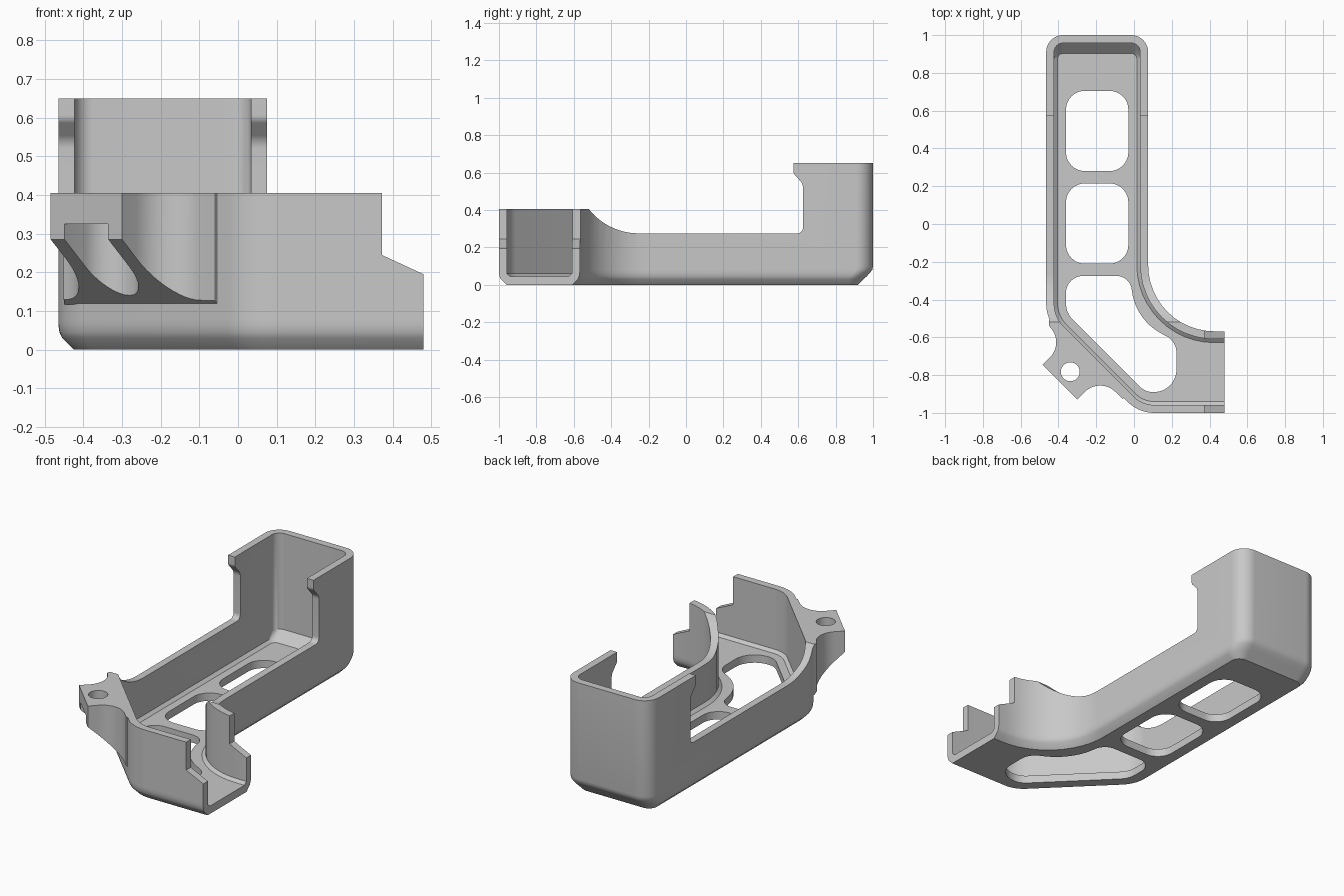
import bpy, bmesh, math
from mathutils import Vector

cube = bpy.data.objects.get("Cube")
if cube:
    bpy.data.objects.remove(cube, do_unlink=True)

grey = bpy.data.materials.new("plain grey")
grey.use_nodes = True
grey.diffuse_color = (0.58, 0.58, 0.58, 1)
grey.node_tree.nodes["Principled BSDF"].inputs["Base Color"].default_value = grey.diffuse_color


def rounded(corners, steps=12):
    """Polygon from (x, y, radius) corners, each replaced by a tangent arc."""
    out = []
    for i, (x, y, r) in enumerate(corners):
        p = Vector((x, y))
        if r <= 0:
            out.append(p)
            continue
        a = (Vector(corners[i - 1][:2]) - p).normalized()
        b = (Vector(corners[(i + 1) % len(corners)][:2]) - p).normalized()
        half = a.angle(b) / 2
        centre = p + (a + b).normalized() * (r / math.sin(half))
        start = p + a * (r / math.tan(half)) - centre
        end = p + b * (r / math.tan(half)) - centre
        sweep = start.angle(end)
        for k in range(steps + 1):
            t = k / steps
            out.append(centre + (start * math.sin((1 - t) * sweep)
                                 + end * math.sin(t * sweep)) / math.sin(sweep))
    return out


def loft(name, rings):
    """Closed solid through rings of 3D points."""
    bm = bmesh.new()
    loops = [[bm.verts.new(p) for p in ring] for ring in rings]
    n = len(loops[0])
    for low, high in zip(loops, loops[1:]):
        for i in range(n):
            j = (i + 1) % n
            bm.faces.new((low[i], low[j], high[j], high[i]))
    bm.faces.new(loops[0][::-1])
    bm.faces.new(loops[-1])
    bmesh.ops.recalc_face_normals(bm, faces=bm.faces)
    if bm.calc_volume(signed=True) < 0:
        bmesh.ops.reverse_faces(bm, faces=bm.faces)
    mesh = bpy.data.meshes.new(name)
    bm.to_mesh(mesh)
    bm.free()
    mesh.materials.append(grey)
    obj = bpy.data.objects.new(name, mesh)
    bpy.context.collection.objects.link(obj)
    return obj


def prism(name, pts, lo, hi, place=lambda u, v, w: (u, v, w)):
    return loft(name, [[place(p[0], p[1], w) for p in pts] for w in (lo, hi)])


def combine(target, tool, operation="DIFFERENCE"):
    """Apply a boolean, weld the result and discard the tool."""
    tool.hide_render = True
    mod = target.modifiers.new("cut", "BOOLEAN")
    mod.operation, mod.solver, mod.object = operation, "EXACT", tool
    mod.use_hole_tolerant = True
    graph = bpy.context.evaluated_depsgraph_get()
    mesh = bpy.data.meshes.new_from_object(target.evaluated_get(graph))
    target.modifiers.clear()
    bm = bmesh.new()
    bm.from_mesh(mesh)
    bmesh.ops.remove_doubles(bm, verts=bm.verts, dist=0.00002)
    bm.to_mesh(mesh)
    bm.free()
    target.data = mesh
    bpy.data.objects.remove(tool, do_unlink=True)


# Plan outline of the tray, overrunning the open end
PLAN = [(0.7, -1, 0), (0.7, -0.568, 0), (0.075, -0.568, 0.35), (0.075, 1, 0.09),
        (-0.465, 1, 0.09), (-0.465, -0.51, 0.22), (0.025, -1, 0.2)]


def plan_ring(z, inset, back):
    """Outline inset by a distance, with an extra inset on the back wall."""
    corners = []
    for i, (x, y, r) in enumerate(PLAN):
        p = Vector((x, y))
        a = (p - Vector(PLAN[i - 1][:2])).normalized()
        b = (Vector(PLAN[(i + 1) % len(PLAN)][:2]) - p).normalized()
        na, nb = Vector((-a.y, a.x)), Vector((-b.y, b.x))
        p += (na + nb) * (inset / (1 + na.dot(nb)))
        if y > 0.9:
            p.y -= back
        turn = 1 if a.cross(b) > 0 else -1
        corners.append((p.x, p.y, r - turn * inset if r else 0))
    return [(q.x, q.y, z) for q in rounded(corners)]


# Outer shell with softened base chamfer, then its hollow interior
tray = loft("cable_tray", [plan_ring(*s) for s in (
    (0, 0.04, 0.04), (0.03, 0.01, 0.04), (0.045, 0.003, 0.031), (0.065, 0, 0.015),
    (0.08, 0, 0.004), (0.1, 0, 0), (0.65, 0, 0))])
combine(tray, loft("cavity_cutter", [plan_ring(*s) for s in (
    (0.045, 0.06, 0.037), (0.06, 0.042, 0.04), (0.1, 0.042, 0), (0.9, 0.042, 0))]))

# Open end with lowered, sloping walls
end = [(0.372, 0.8), (0.372, 0.245), (0.48, 0.195), (0.48, -0.1), (0.9, -0.1), (0.9, 0.8)]
combine(tray, prism("end_cutter", end, -1.3, 0, lambda x, z, y: (x, y, z)))

# Floor windows: two rounded rectangles and one following the bend
windows = [[(-0.36, y, 0.1), (-0.03, y, 0.1), (-0.03, y + 0.425, 0.1), (-0.36, y + 0.425, 0.1)]
           for y in (-0.21, 0.28)]
windows.append([(-0.36, -0.275, 0.09), (-0.36, -0.47, 0.12), (0.06, -0.89, 0.1),
                (0.225, -0.89, 0.12), (0.225, -0.62, 0.1), (0.008, -0.512, 0.3),
                (-0.021, -0.275, 0.08)])
for corners in windows:
    combine(tray, prism("window_cutter", rounded(corners), -0.1, 0.2))

# Screw lug flaring out of the diagonal wall, closed within the wall thickness
lug = prism("screw_lug", rounded([
    (-0.447, -0.487, 0), (-0.451, -0.539, 0), (-0.3625, -0.6275, 0.115),
    (-0.485, -0.745, 0), (-0.30, -0.93, 0), (-0.1825, -0.8075, 0.115),
    (-0.06, -0.926, 0), (-0.04, -0.907, 0), (-0.42, -0.527, 0)]), 0.117, 0.5)
H = math.sqrt(0.5)


def on_lug(s, t, z):
    """Lug frame: s runs inward from its flat face, t along it."""
    return (-0.3925 + (s + t) * H, -0.8375 + (s - t) * H, z)


# Sloped underside, nut slot and screw hole of the lug
combine(lug, prism("slope_cutter", [(-0.1, 0.377), (0.3, 0.01), (-0.1, 0.01)],
                   -0.6, 0.6, lambda s, z, t: on_lug(s, t, z)))
slot = [(-0.1, -0.08)] + [(0.078 + 0.08 * math.sin(a), -0.08 * math.cos(a))
                          for a in (math.pi * k / 16 for k in range(17))] + [(-0.1, 0.08)]
combine(lug, prism("slot_cutter", slot, -0.1, 0.325, on_lug))
hole = [(0.078 + 0.05 * math.cos(math.tau * k / 32), 0.05 * math.sin(math.tau * k / 32))
        for k in range(32)]
combine(lug, prism("hole_cutter", hole, 0.2, 0.6, on_lug))
combine(tray, lug, "UNION")

# Stepped wall tops, cut across the whole width
step = rounded([(-1.2, 0.405, 0), (-0.52, 0.405, 0), (-0.417, 0.275, 0.34),
                (0.625, 0.275, 0.03), (0.625, 0.54, 0.05), (0.575, 0.595, 0.03),
                (0.575, 0.9, 0), (-1.2, 0.9, 0)])
combine(tray, prism("step_cutter", step, -0.9, 0.9, lambda y, z, x: (x, y, z)))

# Smooth curves, crisp edges
bpy.ops.object.select_all(action="DESELECT")
tray.select_set(True)
bpy.context.view_layer.objects.active = tray
bpy.ops.object.shade_smooth_by_angle(angle=math.radians(30))
